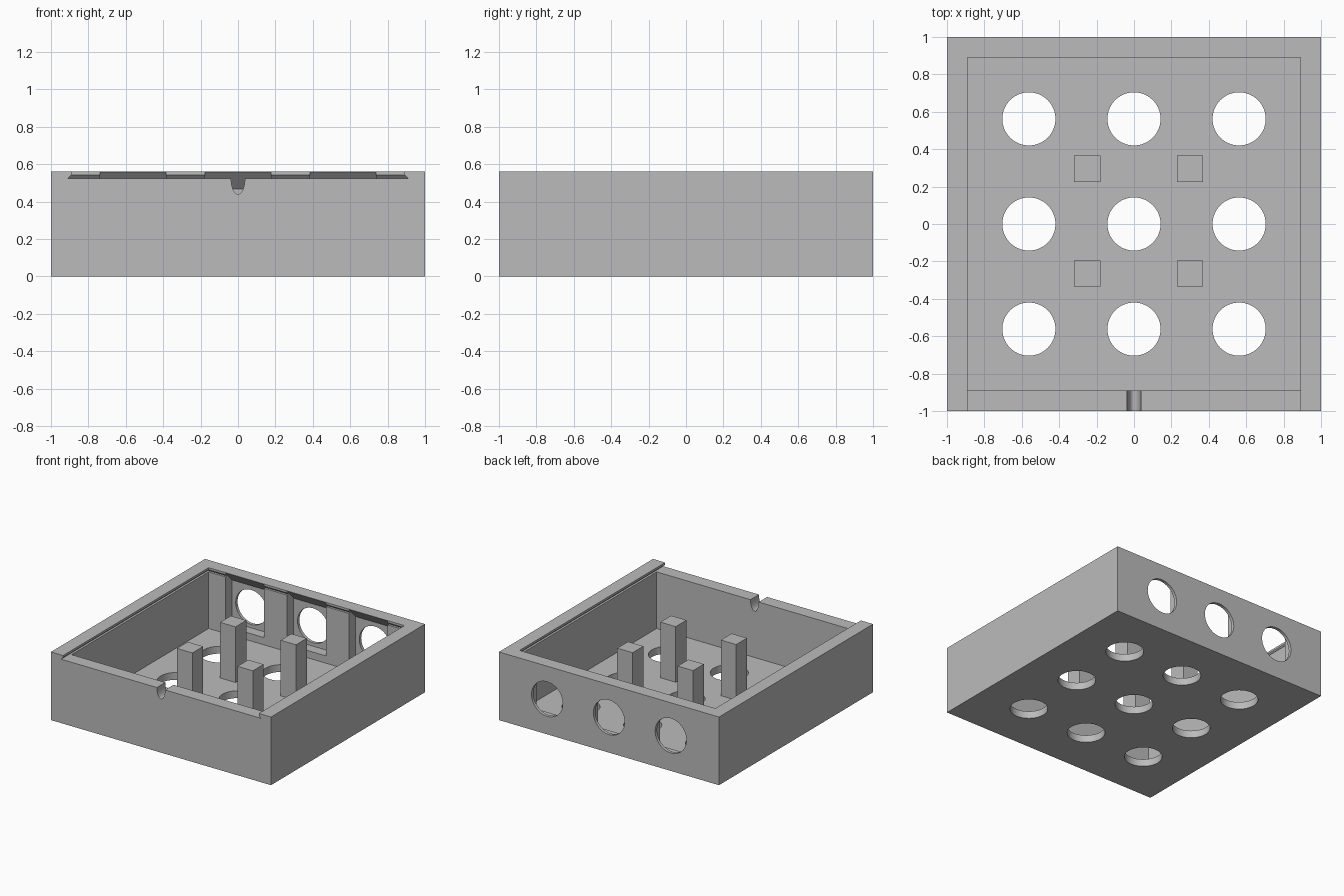
import bpy
import math

# Remove the default cube only
default = bpy.data.objects.get("Cube")
if default:
    bpy.data.objects.remove(default, do_unlink=True)

grey = bpy.data.materials.new("plain_grey")
grey.use_nodes = True
grey.diffuse_color = (0.5, 0.5, 0.5, 1)
grey.node_tree.nodes["Principled BSDF"].inputs["Base Color"].default_value = (0.5, 0.5, 0.5, 1)


def loft(name, rings):
    """Closed solid through matching rings of points."""
    n = len(rings[0])
    verts = [p for ring in rings for p in ring]
    faces = [tuple(reversed(range(n))), tuple(range(len(verts) - n, len(verts)))]
    for k in range(len(rings) - 1):
        for i in range(n):
            j = (i + 1) % n
            faces.append((k * n + i, k * n + j, k * n + n + j, k * n + n + i))
    mesh = bpy.data.meshes.new(name)
    mesh.from_pydata(verts, [], faces)
    mesh.materials.append(grey)
    obj = bpy.data.objects.new(name, mesh)
    bpy.context.collection.objects.link(obj)
    # Make every face point outward
    bpy.context.view_layer.objects.active = obj
    obj.select_set(True)
    bpy.ops.object.mode_set(mode='EDIT')
    bpy.ops.mesh.select_all(action='SELECT')
    bpy.ops.mesh.normals_make_consistent(inside=False)
    bpy.ops.object.mode_set(mode='OBJECT')
    obj.select_set(False)
    return obj


def rect(x0, x1, y0, y1, z):
    return [(x0, y0, z), (x1, y0, z), (x1, y1, z), (x0, y1, z)]


def block(name, x0, x1, y0, y1, z0, z1):
    return loft(name, [rect(x0, x1, y0, y1, z) for z in (z0, z1)])


def oval(rx, rz, steps=64):
    turn = 2 * math.pi / steps
    return [(rx * math.cos(i * turn), rz * math.sin(i * turn)) for i in range(steps)]


def cut(target, cutter):
    cutter.hide_render = True
    mod = target.modifiers.new("cut", 'BOOLEAN')
    mod.operation = 'DIFFERENCE'
    mod.solver = 'EXACT'
    mod.object = cutter
    bpy.context.view_layer.objects.active = target
    bpy.ops.object.modifier_apply(modifier=mod.name)
    bpy.data.objects.remove(cutter, do_unlink=True)


HEIGHT, FLOOR, LEDGE, INNER = 0.56, 0.06, 0.525, 0.89
HOLE_R, PITCH, BACK_Z = 0.142, 0.562, 0.29

# Open tray
tray = block("tray", -1, 1, -1, 1, 0, HEIGHT)
cut(tray, block("cavity", -INNER, INNER, -INNER, INNER, FLOOR, LEDGE + 0.005))

# Dovetail slot for a sliding lid, open at the front
slot = [(0.908, LEDGE), (INNER, 0.543), (INNER, 0.6)]
cut(tray, loft("lid_slot", [rect(-w, w, -1.1, w, z) for w, z in slot]))

# Thumb notch in the front wall
cut(tray, loft("thumb_notch", [[(x, y, LEDGE + z) for x, z in oval(0.037, 0.085)]
                               for y in (-1.1, -0.8)]))

for col in (-1, 0, 1):
    cx = col * PITCH
    # Recess with a sloping ceiling behind each back hole
    profile = [(0.85, 0.12), (0.975, 0.12), (0.975, 0.467), (INNER, 0.558), (0.85, 0.558)]
    cut(tray, loft("back_recess", [[(cx + dx, y, z) for y, z in profile]
                                   for dx in (-0.176, 0.176)]))
    # Round hole through the back wall
    cut(tray, loft("back_hole", [[(cx + x, y, BACK_Z + z) for x, z in oval(HOLE_R, HOLE_R)]
                                 for y in (0.93, 1.1)]))
    # Round holes through the floor
    for row in (-1, 0, 1):
        cut(tray, loft("floor_hole", [[(cx + x, row * PITCH + y, z) for x, y in oval(HOLE_R, HOLE_R)]
                                      for z in (-0.1, 0.1)]))

# Four square posts standing on the floor
for side, px in (("right", -0.25), ("left", 0.3)):
    for end, py in (("front", -0.265), ("back", 0.295)):
        block(f"post_{end}_{side}", px - 0.07, px + 0.07, py - 0.07, py + 0.07,
              FLOOR - 0.01, 0.517)

# Smooth the round walls, keep the corners crisp
bpy.ops.object.select_all(action='DESELECT')
tray.select_set(True)
bpy.context.view_layer.objects.active = tray
bpy.ops.object.shade_smooth_by_angle(angle=math.radians(20))
